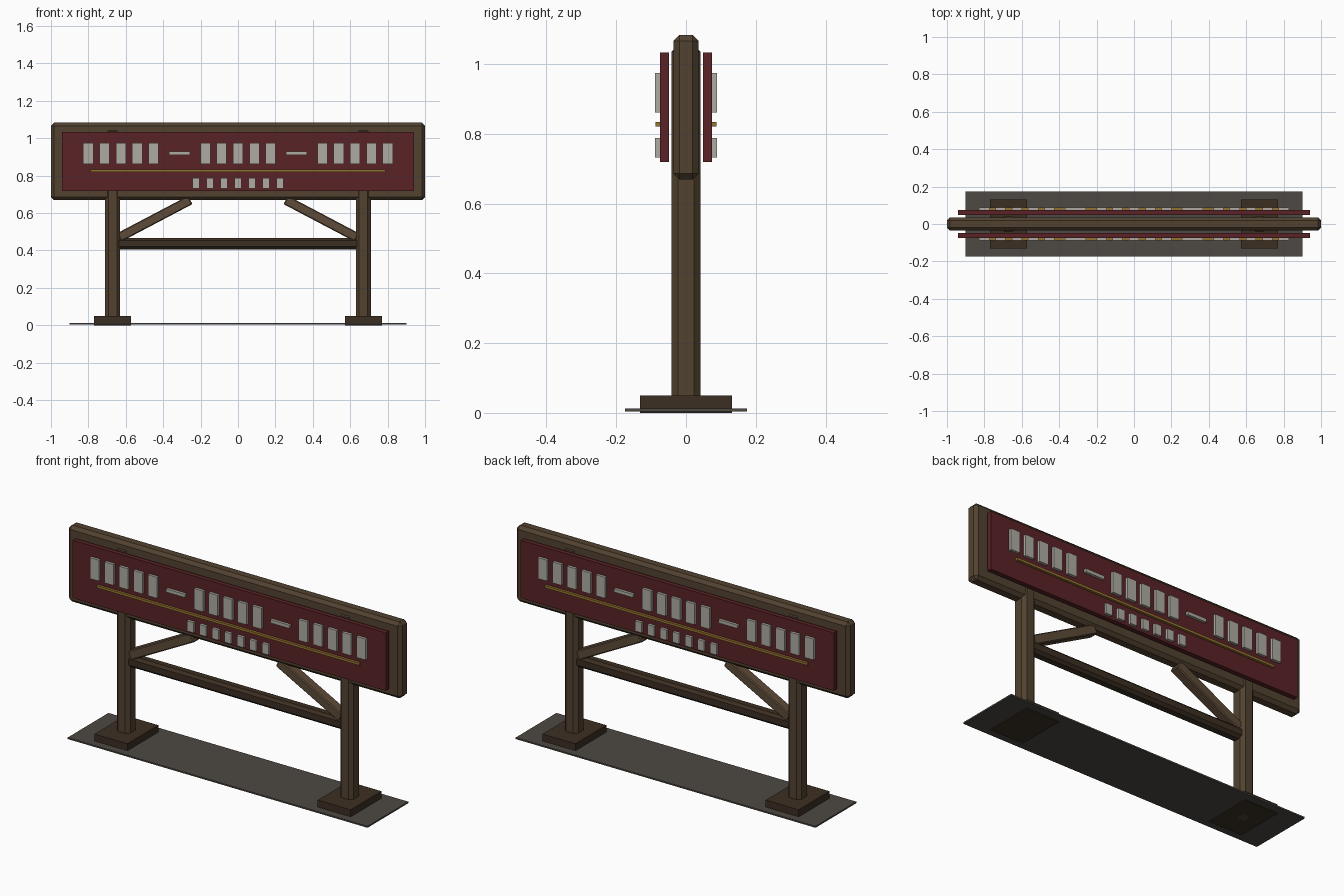
import bpy, math

if "Cube" in bpy.data.objects:
    bpy.data.objects.remove(bpy.data.objects["Cube"])


def mat(name, r, g, b):
    m = bpy.data.materials.new(name)
    m.diffuse_color = (r, g, b, 1)
    m.use_nodes = True
    m.node_tree.nodes["Principled BSDF"].inputs["Base Color"].default_value = m.diffuse_color
    return m


WOOD = mat("wood", 0.085, 0.055, 0.03)
DARK = mat("dark_wood", 0.045, 0.028, 0.016)
LIGHT = mat("light_wood", 0.11, 0.07, 0.04)
RED = mat("red_panel", 0.10, 0.016, 0.019)
PALE = mat("pale_tile", 0.42, 0.41, 0.36)
GOLD = mat("gold", 0.30, 0.17, 0.03)
STONE = mat("stone", 0.075, 0.066, 0.056)


def box(name, centre, size, material, bevel=0, tilt=0):
    """Box with optional flat chamfer and a tilt about y."""
    bpy.ops.mesh.primitive_cube_add(size=1, location=centre)
    ob = bpy.context.object
    ob.name = name
    ob.scale = size
    bpy.ops.object.transform_apply(location=False, rotation=False, scale=True)
    ob.rotation_euler.y = tilt
    ob.data.materials.append(material)
    if bevel:
        b = ob.modifiers.new("chamfer", 'BEVEL')
        b.width = bevel
        b.segments = 1
    return ob


# ground slab and the thick backing board
box("ground_slab", (0, 0, 0.008), (1.8, 0.35, 0.008), STONE)
box("backing_board", (0, 0, 0.876), (2.0, 0.072, 0.414), WOOD, 0.017)

# cross rail between the posts
box("cross_rail", (0, 0, 0.437), (1.3, 0.06, 0.061), DARK, 0.014)

# posts, feet and diagonal braces
for s, side in ((-1, "left"), (1, "right")):
    box(side + "_post", (s * 0.67, 0, 0.527), (0.08, 0.082, 1.054), WOOD, 0.018)
    box(side + "_foot", (s * 0.67, 0, 0.025), (0.198, 0.264, 0.05), DARK)
    x0, z0, x1, z1 = 0.635, 0.47, 0.255, 0.67
    box(side + "_brace", (s * (x0 + x1) / 2, 0, (z0 + z1) / 2),
        (math.hypot(x0 - x1, z1 - z0), 0.055, 0.05), LIGHT, 0.005,
        s * math.atan2(z1 - z0, x0 - x1))

# sign faces, the same on front and back
for s, side in ((-1, "front"), (1, "back")):
    box(side + "_panel", (0, s * 0.0615, 0.876), (1.88, 0.025, 0.314), RED)
    box(side + "_stripe", (0, s * 0.080, 0.827), (1.575, 0.014, 0.013), GOLD)
    for group in (-0.626, 0, 0.626):
        for i in range(-2, 3):
            box(side + "_tall_tile", (group + i * 0.0873, s * 0.081, 0.918),
                (0.054, 0.015, 0.114), PALE)
    for x in (-0.313, 0.313):
        box(side + "_bar_tile", (x, s * 0.081, 0.919), (0.114, 0.015, 0.018), PALE)
    for i in range(-3, 4):
        box(side + "_small_tile", (i * 0.075, s * 0.081, 0.76),
            (0.039, 0.015, 0.056), PALE)
